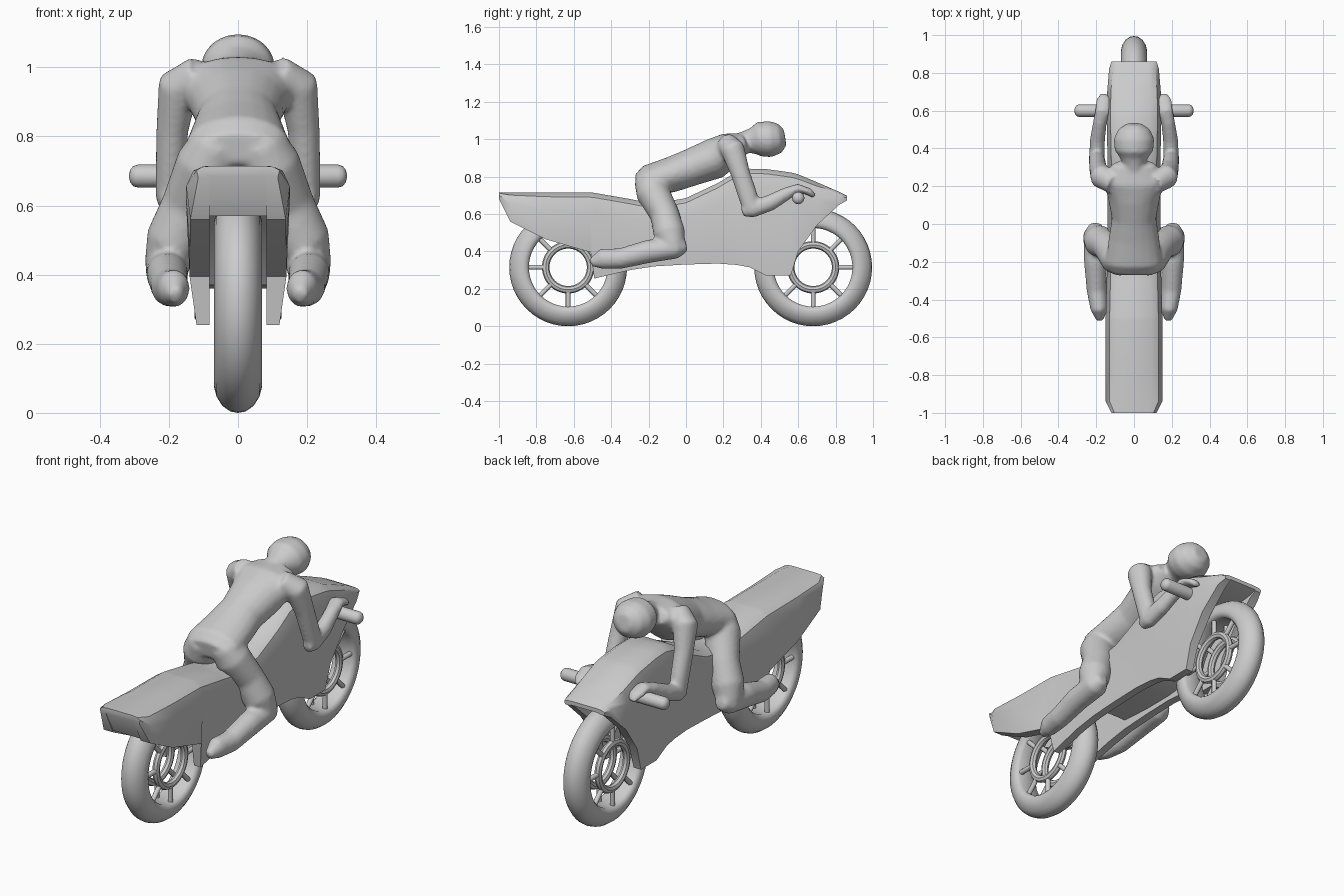
import bpy, bmesh, math
from mathutils import Vector, Matrix


def loft(bm, rings, loop=False):
    """Skin a list of closed point rings; cap the ends unless it loops."""
    vs = [[bm.verts.new(p) for p in r] for r in rings]
    n = len(vs[0])
    for i in range(len(vs) if loop else len(vs) - 1):
        a, b = vs[i], vs[(i + 1) % len(vs)]
        for j in range(n):
            k = (j + 1) % n
            bm.faces.new((a[j], a[k], b[k], b[j]))
    if not loop:
        bm.faces.new(vs[0])
        bm.faces.new(vs[-1])


def finish(bm, name, angle=40):
    bmesh.ops.recalc_face_normals(bm, faces=bm.faces)
    me = bpy.data.meshes.new(name)
    bm.to_mesh(me)
    bm.free()
    ob = bpy.data.objects.new(name, me)
    bpy.context.collection.objects.link(ob)
    bpy.ops.object.select_all(action='DESELECT')
    ob.select_set(True)
    bpy.context.view_layer.objects.active = ob
    bpy.ops.object.shade_smooth_by_angle(angle=math.radians(angle))
    return ob


def limb(bm, pts, sx=1, n=20):
    """Tube of ellipses: each point is x, y, z, x radius, other radius."""
    c = [Vector((p[0] * sx, p[1], p[2])) for p in pts]
    rings = []
    for i, p in enumerate(pts):
        t = (c[min(i + 1, len(c) - 1)] - c[max(i - 1, 0)]).normalized()
        u = (Vector((1, 0, 0)) - t * t.x).normalized()
        v = t.cross(u)
        rings.append([c[i] + u * p[3] * math.cos(a) + v * p[4] * math.sin(a)
                      for a in (2 * math.pi * k / n for k in range(n))])
    loft(bm, rings)


def spin(bm, profile, n=48):
    """Revolve a closed (x, radius) profile around the x axis."""
    loft(bm, [[(x, r * math.cos(a), r * math.sin(a)) for x, r in profile]
              for a in (2 * math.pi * i / n for i in range(n))], loop=True)


# Fairing: y, top, bottom, channel ceiling, half width, bottom half width
sections = [
    (-1.00, .715, .680, .685, .120, .115), (-.94, .715, .560, .570, .150, .138),
    (-.75, .715, .465, .630, .150, .140), (-.51, .715, .395, .640, .150, .140),
    (-.49, .713, .255, .640, .150, .120), (-.30, .680, .300, .520, .145, .125),
    (-.17, .655, .320, .370, .140, .125), (.00, .685, .330, .360, .140, .125),
    (.17, .765, .335, .360, .140, .125), (.27, .825, .328, .370, .140, .125),
    (.34, .842, .315, .400, .140, .125), (.43, .840, .270, .600, .142, .125),
    (.56, .822, .270, .650, .145, .125), (.60, .812, .400, .650, .145, .130),
    (.70, .770, .540, .650, .142, .135), (.82, .718, .650, .665, .132, .130),
    (.86, .698, .672, .677, .120, .115)]
bm = bmesh.new()
rings = []
for y, zt, zb, zc, w, wb in sections:
    h = min(zt - zb, .28)
    half = [(.6 * w, zt), (.86 * w, zt - .09 * h), (w, zt - .38 * h),
            (wb, zb), (.082, zb), (.082, zc)]
    rings.append([(x, y, z) for x, z in half] + [(-x, y, z) for x, z in reversed(half)])
loft(bm, rings)
finish(bm, "fairing", 35)

# Wheels: tyre, paired hub rings and spokes
tyre = [(-.05, .21), (-.063, .22), (-.07, .238), (-.062, .268), (-.045, .295), (-.022, .311)]
tyre = tyre + [(0, .315)] + [(-x, r) for x, r in reversed(tyre)]
for name, y in (("rear_wheel", -.63), ("front_wheel", .68)):
    bm = bmesh.new()
    spin(bm, tyre)
    for s in (-.04, .04):
        spin(bm, [(s + .018 * math.cos(a), .12 + .02 * math.sin(a))
                  for a in (math.pi * k / 4 for k in range(8))])
        for k in range(8):
            bmesh.ops.create_cone(
                bm, cap_ends=True, segments=10, radius1=.013, radius2=.013, depth=.09,
                matrix=Matrix.Rotation(k * math.pi / 4, 4, 'X') @ Matrix.Translation((s, 0, .175)))
    finish(bm, name).location = (0, y, .315)

# Handlebar grips with rounded ends
for side, s in (("left", -1), ("right", 1)):
    bm = bmesh.new()
    limb_pts = [(.11, .033), (.29, .033), (.303, .029), (.312, .018), (.315, .006)]
    loft(bm, [[(x * s, .6 + r * math.cos(a), .685 + r * math.sin(a))
               for a in (2 * math.pi * k / 20 for k in range(20))] for x, r in limb_pts])
    finish(bm, side + "_grip", 60)

# Rider: torso, neck, head and mirrored limbs fused into one smooth body
bm = bmesh.new()
limb(bm, [(0, -.265, .765, .11, .045), (0, -.21, .775, .15, .085), (0, -.08, .81, .135, .095),
          (0, .03, .85, .118, .10), (0, .15, .895, .14, .11), (0, .24, .95, .175, .09),
          (0, .32, .985, .11, .05)])
limb(bm, [(0, .25, .96, .07, .06), (0, .32, .985, .06, .06), (0, .36, .99, .08, .072),
          (0, .39, 1.0, .102, .092), (0, .45, 1.0, .108, .097), (0, .50, 1.005, .085, .08),
          (0, .53, 1.01, .04, .045)], n=24)
for s in (-1, 1):
    # thigh
    limb(bm, [(.06, -.21, .79, .07, .07), (.09, -.18, .72, .09, .09), (.14, -.115, .60, .082, .078),
              (.185, -.09, .50, .082, .085), (.205, -.07, .43, .066, .066), (.205, -.065, .38, .03, .03)], s)
    # shin and foot
    limb(bm, [(.205, .003, .43, .03, .03), (.205, -.05, .42, .064, .058), (.205, -.20, .40, .06, .062),
              (.198, -.35, .362, .053, .055), (.185, -.45, .36, .046, .055), (.18, -.51, .34, .02, .022)], s)
    # upper arm
    limb(bm, [(.11, .21, .985, .05, .055), (.172, .25, .945, .062, .065), (.19, .29, .82, .047, .052),
              (.195, .33, .70, .044, .052), (.197, .35, .63, .042, .048), (.197, .355, .585, .02, .02)], s)
    # forearm and hand
    limb(bm, [(.197, .30, .61, .025, .025), (.197, .35, .625, .042, .046), (.193, .45, .66, .04, .044),
              (.18, .54, .71, .037, .035), (.165, .60, .738, .042, .024), (.16, .66, .718, .04, .02),
              (.16, .687, .695, .022, .013)], s)
rider = finish(bm, "rider")
fuse = rider.modifiers.new("fuse", 'REMESH')
fuse.mode = 'VOXEL'
fuse.voxel_size = .01
fuse.use_smooth_shade = True
relax = rider.modifiers.new("relax", 'SMOOTH')
relax.factor = .5
relax.iterations = 8
